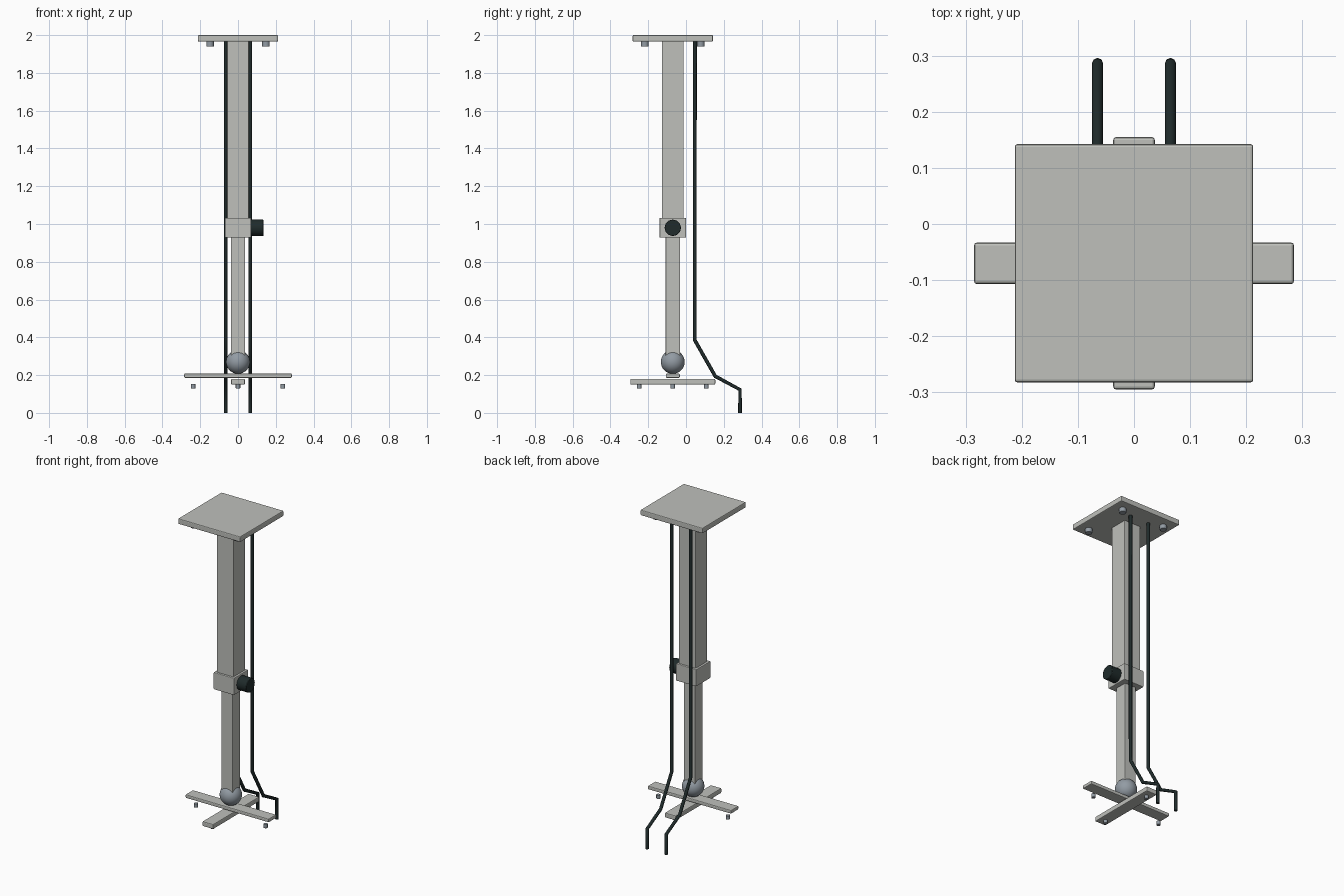
import bpy
import math

if "Cube" in bpy.data.objects:
    bpy.data.objects.remove(bpy.data.objects["Cube"])

CY = -0.07  # y of the column axis


def mat(name, rgb):
    m = bpy.data.materials.new(name)
    m.diffuse_color = (*rgb, 1)
    m.use_nodes = True
    m.node_tree.nodes["Principled BSDF"].inputs["Base Color"].default_value = m.diffuse_color
    return m


LIGHT = mat("light_grey_metal", (0.52, 0.53, 0.50))
STEEL = mat("blue_grey_steel", (0.29, 0.33, 0.37))
DARK = mat("dark_rubber", (0.014, 0.024, 0.024))


def finish(name, m, bevel=0):
    o = bpy.context.object
    o.name = name
    o.data.materials.append(m)
    if bevel:
        b = o.modifiers.new("bevel", 'BEVEL')
        b.width = bevel
        b.segments = 2
        b.limit_method = 'ANGLE'
        b.angle_limit = math.radians(50)
    return o


def box(name, hx, hy, z0, z1, bevel):
    bpy.ops.mesh.primitive_cube_add(size=1, location=(0, CY, (z0 + z1) / 2))
    bpy.context.object.scale = (2 * hx, 2 * hy, z1 - z0)
    bpy.ops.object.transform_apply(location=False, rotation=False, scale=True)
    return finish(name, LIGHT, bevel)


def cylinder(name, r, depth, loc, m, rot=(0, 0, 0), sides=20, bevel=0.002):
    bpy.ops.mesh.primitive_cylinder_add(vertices=sides, radius=r, depth=depth,
                                        location=loc, rotation=rot)
    bpy.ops.object.shade_smooth_by_angle(angle=math.radians(35))
    return finish(name, m, bevel)


# Top plate and telescoping column
box("top_plate", 0.2125, 0.2125, 1.966, 2.0, 0.005)
box("upper_column", 0.057, 0.057, 1.02, 1.968, 0.003)
box("clamp_collar", 0.07, 0.07, 0.928, 1.033, 0.004)
box("lower_column", 0.038, 0.038, 0.29, 0.94, 0.003)

# Clamp knob on the right side of the collar
cylinder("clamp_knob", 0.043, 0.07, (0.1, CY, 0.98), DARK,
         (0, math.pi / 2, 0), 24, 0.003)

# Ball joint
bpy.ops.mesh.primitive_uv_sphere_add(segments=32, ring_count=16, radius=0.063,
                                     location=(0, CY, 0.27))
bpy.ops.object.shade_smooth()
finish("ball_joint", STEEL)

# Crossed foot bars
box("cross_bar_side", 0.285, 0.037, 0.186, 0.208, 0.005)
box("cross_bar_front", 0.037, 0.225, 0.15, 0.18, 0.005)

# Screws under the top plate and under the foot bars
for sx in (-1, 1):
    for sy in (-1, 1):
        cylinder("plate_screw", 0.02, 0.03,
                 (sx * 0.148, CY + sy * 0.148, 1.954), STEEL)
for dx, dy in ((-0.238, 0), (0.238, 0), (0, -0.178), (0, 0.178)):
    cylinder("foot_screw", 0.012, 0.024, (dx, CY + dy, 0.141), STEEL)

# Two bent cables behind the column
PATH = [(0.047, 1.97), (0.047, 0.384), (0.155, 0.194), (0.286, 0.123), (0.286, 0)]
for side, x in (("left", -0.065), ("right", 0.065)):
    cu = bpy.data.curves.new("cable_" + side, 'CURVE')
    cu.dimensions = '3D'
    cu.bevel_depth = 0.01
    cu.bevel_resolution = 2
    cu.use_fill_caps = True
    sp = cu.splines.new('POLY')
    sp.points.add(len(PATH) - 1)
    for p, (y, z) in zip(sp.points, PATH):
        p.co = (x, y, z, 1)
    cu.materials.append(DARK)
    o = bpy.data.objects.new("cable_" + side, cu)
    bpy.context.collection.objects.link(o)
